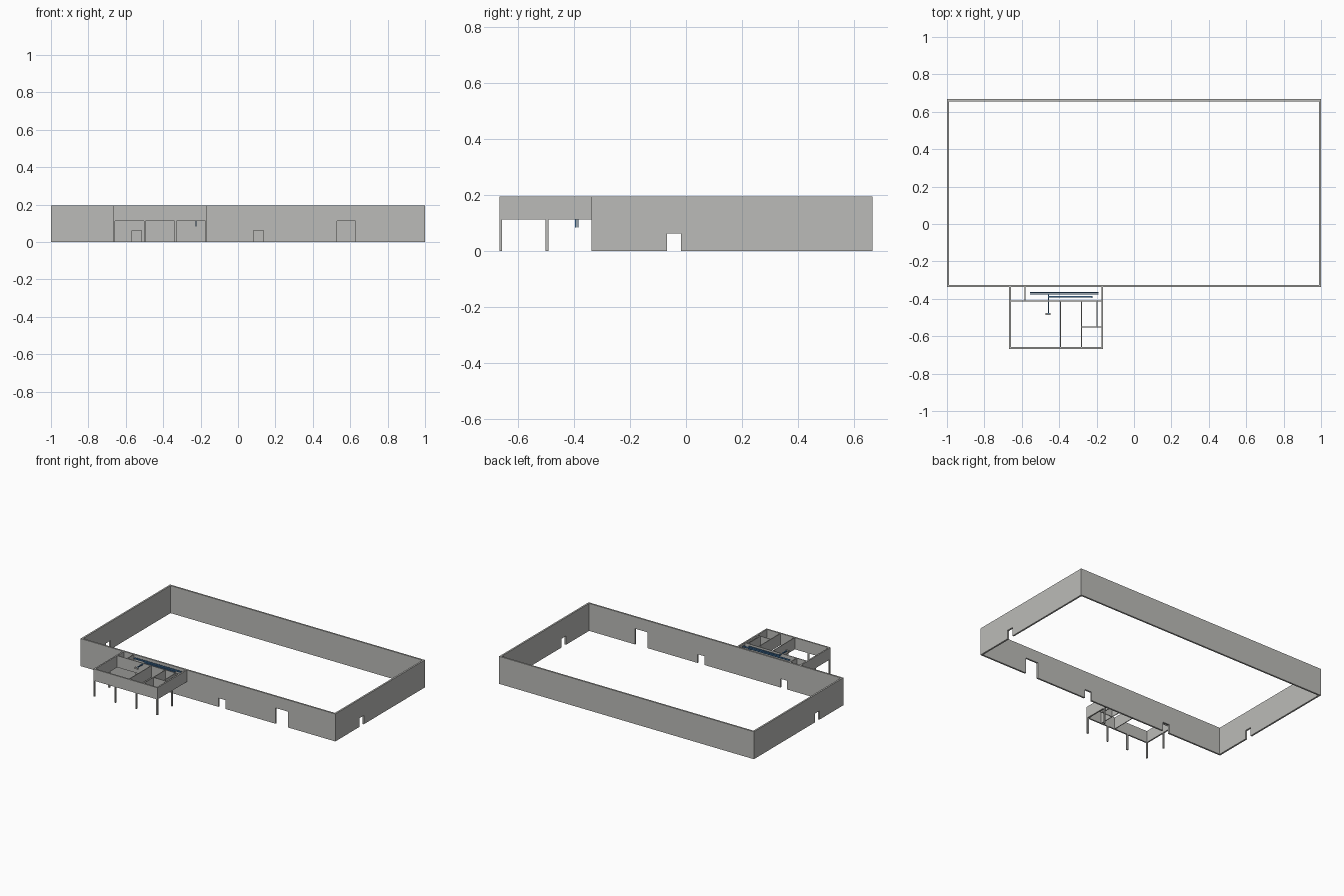
import bpy, bmesh
from mathutils import Vector

cube = bpy.data.objects.get("Cube")
if cube:
    bpy.data.objects.remove(cube)


def material(name, rgb):
    m = bpy.data.materials.new(name)
    m.use_nodes = True
    m.diffuse_color = (*rgb, 1)
    m.node_tree.nodes["Principled BSDF"].inputs["Base Color"].default_value = (*rgb, 1)
    return m


GREY = material("concrete grey", (0.50, 0.50, 0.48))
BLUE = material("pipe blue", (0.07, 0.22, 0.45))


def finish(name, bm, mat):
    bmesh.ops.recalc_face_normals(bm, faces=bm.faces)
    mesh = bpy.data.meshes.new(name)
    bm.to_mesh(mesh)
    bm.free()
    mesh.materials.append(mat)
    ob = bpy.data.objects.new(name, mesh)
    bpy.context.collection.objects.link(ob)
    return ob


def box(name, x0, x1, y0, y1, z0, z1, mat=GREY):
    bm = bmesh.new()
    bmesh.ops.create_cube(bm, size=1)
    for v in bm.verts:
        v.co = Vector(((x0 + x1) / 2 + v.co.x * (x1 - x0),
                       (y0 + y1) / 2 + v.co.y * (y1 - y0),
                       (z0 + z1) / 2 + v.co.z * (z1 - z0)))
    return finish(name, bm, mat)


def wall(name, axis, a, b, p0, p1, z0, z1, doors=()):
    """Wall running a..b on an axis, p0..p1 thick, with (start, end, head) doorways."""
    outline = [(a, z1), (a, z0)]
    for s, e, h in doors:
        outline += [(s, z0), (s, h), (e, h), (e, z0)]
    outline += [(b, z0), (b, z1)]
    place = (lambda t, p, z: (t, p, z)) if axis == "x" else (lambda t, p, z: (p, t, z))
    bm = bmesh.new()
    face = bm.faces.new([bm.verts.new(place(t, p0, z)) for t, z in outline])
    out = bmesh.ops.extrude_face_region(bm, geom=[face])
    moved = [v for v in out["geom"] if isinstance(v, bmesh.types.BMVert)]
    bmesh.ops.translate(bm, verts=moved, vec=place(0, p1 - p0, 0))
    return finish(name, bm, GREY)


TOP, T = 0.195, 0.012
FRONT, BACK = -0.337, 0.667

# Hall: four tall walls with doorways
wall("hall_front_wall", "x", -1, 1, FRONT, FRONT + T, 0, TOP,
     [(-0.567, -0.515, 0.062), (0.082, 0.136, 0.062), (0.53, 0.628, 0.112)])
wall("hall_back_wall", "x", -1, 1, BACK - T, BACK, 0, TOP)
for side, x in (("right", -1), ("left", 1 - T)):
    wall(f"hall_{side}_wall", "y", FRONT + T, BACK - T, x, x + T, 0, TOP,
         [(-0.068, -0.018, 0.062)])

# Raised annex: outer walls on posts
LOW, AX0, AX1, AY = 0.112, -0.668, -0.165, -0.667
A = 0.010
wall("annex_front_wall", "x", AX0, AX1, AY, AY + A, LOW, TOP)
wall("annex_right_wall", "y", AY + A, FRONT, AX0, AX0 + A, LOW, TOP)
wall("annex_left_wall", "y", AY + A, FRONT, AX1 - A, AX1, LOW, TOP)

P = 0.010
posts = [(AX0 + i * (AX1 - AX0 - P) / 3, AY) for i in range(4)]
posts += [(AX0, -0.502), (AX1 - P, -0.502)]
for i, (x, y) in enumerate(posts):
    box(f"annex_post_{i + 1}", x, x + P, y, y + P, 0, LOW)

# Annex partitions: axis, start, end, position
partitions = [
    ("x", AX0 + A, AX1 - A, -0.412),
    ("y", -0.409, FRONT, -0.582),
    ("y", AY + A, -0.415, -0.392),
    ("y", AY + A, -0.415, -0.28),
    ("x", -0.277, AX1 - A, -0.55),
    ("y", -0.547, -0.415, -0.198),
]
for i, (axis, a, b, p) in enumerate(partitions):
    wall(f"annex_partition_{i + 1}", axis, a, b, p - 0.0025, p + 0.0025, LOW, TOP)

# Service pipes under the top of the annex
Z0, Z1 = 0.184, 0.191
for i, y in enumerate((-0.374, -0.366)):
    box(f"main_pipe_{i + 1}", -0.555, -0.19, y - 0.002, y + 0.002, Z0, Z1, BLUE)
box("branch_pipe", -0.46, -0.222, -0.392, -0.386, Z0, Z1, BLUE)
box("cross_pipe", -0.461, -0.455, -0.48, -0.376, Z0, Z1, BLUE)
box("pipe_outlet", -0.472, -0.446, -0.487, -0.476, Z0 - 0.004, Z1, GREY)
for i, y in enumerate((-0.394, -0.386)):
    box(f"drop_pipe_{i + 1}", -0.228, -0.223, y - 0.002, y + 0.002, 0.084, Z0, BLUE)
